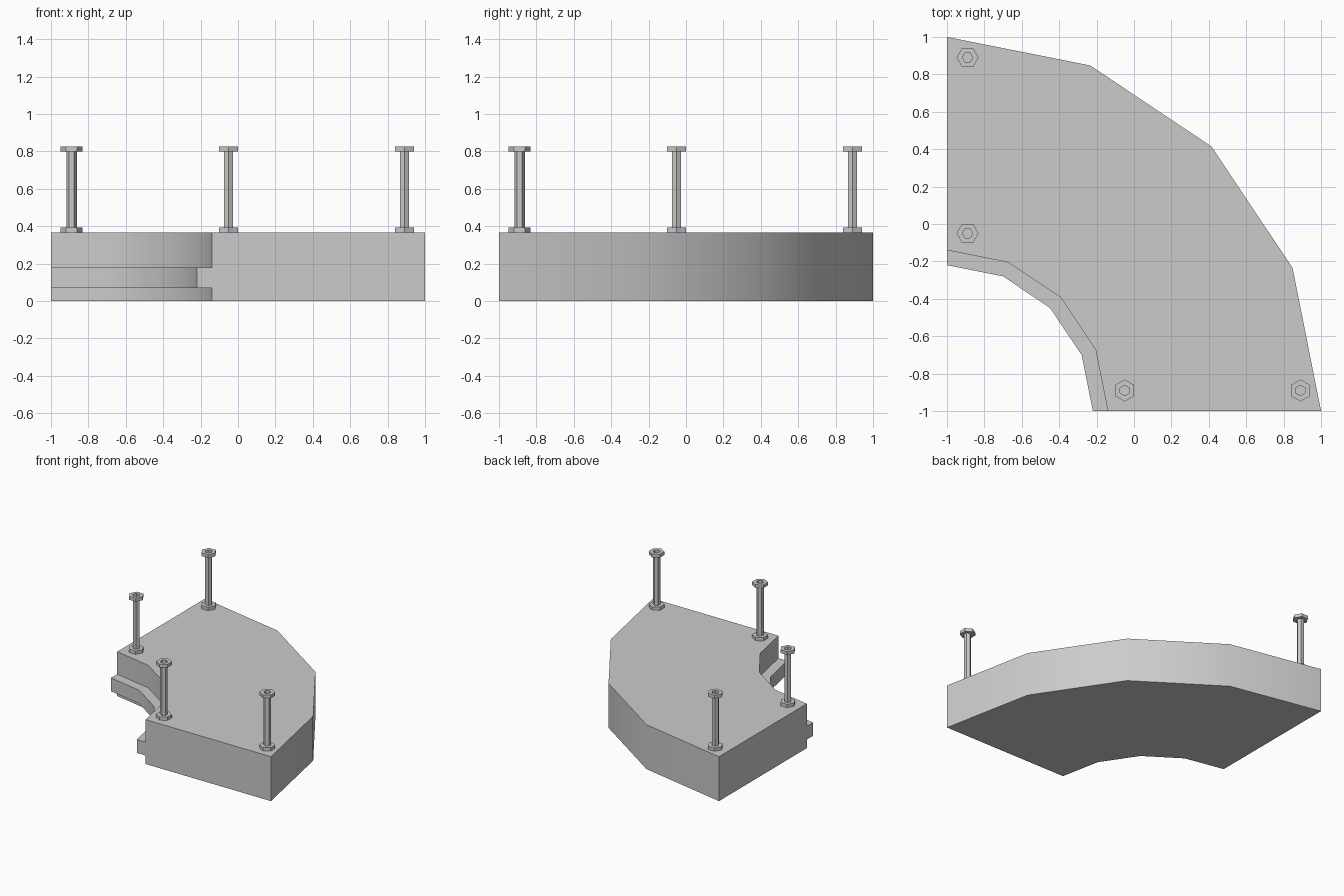
import bpy, bmesh, math
from mathutils import Vector, Matrix

cube = bpy.data.objects.get("Cube")
if cube:
    bpy.data.objects.remove(cube, do_unlink=True)

# One grey for everything
grey = bpy.data.materials.new("light_grey")
GREY = (0.6, 0.6, 0.6, 1)
grey.use_nodes = True
grey.diffuse_color = GREY
grey.node_tree.nodes["Principled BSDF"].inputs["Base Color"].default_value = GREY


def sweep(name, profile, origin, steps, sweep_angle, start=0.0, smooth=False):
    """Turn an (r, z) profile round a vertical axis; capped if not a full turn."""
    full = sweep_angle >= math.tau - 1e-6
    bm = bmesh.new()
    rings = []
    for i in range(steps if full else steps + 1):
        turn = Matrix.Rotation(start + sweep_angle * i / steps, 3, "Z")
        rings.append([bm.verts.new(turn @ Vector((r, 0, z))) for r, z in profile])
    n = len(profile)
    pairs = list(zip(rings, rings[1:]))
    if full:
        # Open profile: close its two ends with flat polygons
        pairs.append((rings[-1], rings[0]))
        bm.faces.new([ring[0] for ring in rings])
        bm.faces.new([ring[-1] for ring in rings])
    else:
        bm.faces.new(rings[0])
        bm.faces.new(rings[-1])
    for a, b in pairs:
        for j in range(n - 1 if full else n):
            k = (j + 1) % n
            bm.faces.new((a[j], b[j], b[k], a[k]))
    bmesh.ops.recalc_face_normals(bm, faces=bm.faces)
    mesh = bpy.data.meshes.new(name)
    bm.to_mesh(mesh)
    bm.free()
    mesh.materials.append(grey)
    obj = bpy.data.objects.new(name, mesh)
    obj.location = origin
    bpy.context.collection.objects.link(obj)
    if smooth:
        bpy.ops.object.select_all(action="DESELECT")
        obj.select_set(True)
        bpy.context.view_layer.objects.active = obj
        bpy.ops.object.shade_smooth_by_angle(angle=math.radians(30))
    return obj


# Quarter-ring slab with a tongue along its inner wall
OUTER, INNER, TONGUE = 2.0, 0.86, 0.78
TOP = 0.365
slab = [(OUTER, 0), (OUTER, TOP), (INNER, TOP), (INNER, 0.18),
        (TONGUE, 0.18), (TONGUE, 0.07), (INNER, 0.07), (INNER, 0)]
sweep("curved_slab", slab, (-1, -1, 0), 4, math.pi / 2, smooth=True)

# Hexagonal posts: foot nut, shaft and hollow head nut
NUT, SHAFT, HIGH = 0.059, 0.028, 0.825
THICK = 0.027
post = [(NUT, TOP), (NUT, TOP + THICK), (SHAFT, TOP + THICK),
        (SHAFT, HIGH - THICK), (NUT, HIGH - THICK), (NUT, HIGH),
        (SHAFT, HIGH), (SHAFT, HIGH - THICK + 0.002)]
FAR, NEAR = 0.89, -0.05
for label, x, y, start in (("back", -FAR, FAR, 0), ("left_inner", -FAR, NEAR, 0),
                           ("front_inner", NEAR, -FAR, math.pi / 2),
                           ("front_outer", FAR, -FAR, math.pi / 2)):
    sweep("post_" + label, post, (x, y, 0), 6, math.tau, start)
